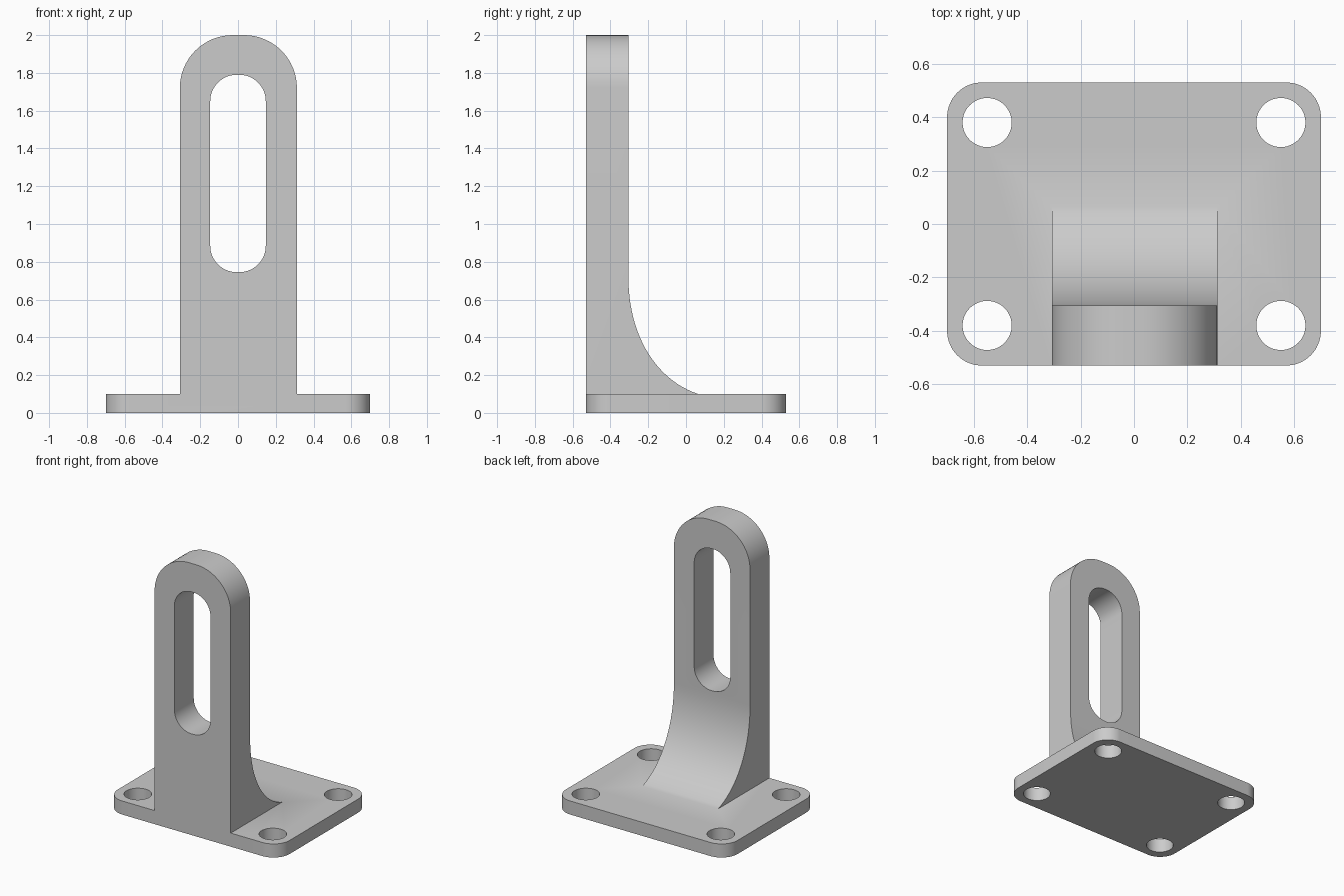
import bpy, bmesh, math
from mathutils import Vector

if "Cube" in bpy.data.objects:
    bpy.data.objects.remove(bpy.data.objects["Cube"])

grey = bpy.data.materials.new("plain grey")
grey.diffuse_color = (0.6, 0.6, 0.6, 1)
grey.use_nodes = True
grey.node_tree.nodes["Principled BSDF"].inputs["Base Color"].default_value = grey.diffuse_color


def rounded(x0, x1, y0, y1, radii, n=16):
    """Rectangle outline; radii ordered lower right, upper right, upper left, lower left."""
    corners = [(x1, y0, -1, 1), (x1, y1, -1, -1), (x0, y1, 1, -1), (x0, y0, 1, 1)]
    pts = []
    for k, ((x, y, sx, sy), r) in enumerate(zip(corners, radii)):
        if r == 0:
            pts.append((x, y))
            continue
        for i in range(n + 1):
            a = (k - 1 + i / n) * math.pi / 2
            pts.append((x + sx * r + r * math.cos(a), y + sy * r + r * math.sin(a)))
    return pts


def prism(name, pts, axis, lo, hi):
    """Extrude a 2D outline along x, y or z."""
    place = {"x": lambda p, d: (d, p[0], p[1]),
             "y": lambda p, d: (p[0], d, p[1]),
             "z": lambda p, d: (p[0], p[1], d)}[axis]
    bm = bmesh.new()
    face = bm.faces.new([bm.verts.new(place(p, lo)) for p in pts])
    out = bmesh.ops.extrude_face_region(bm, geom=[face])["geom"]
    bmesh.ops.translate(bm, vec=Vector(place((0, 0), hi - lo)),
                        verts=[g for g in out if isinstance(g, bmesh.types.BMVert)])
    bmesh.ops.recalc_face_normals(bm, faces=bm.faces)
    mesh = bpy.data.meshes.new(name)
    bm.to_mesh(mesh)
    bm.free()
    mesh.materials.append(grey)
    ob = bpy.data.objects.new(name, mesh)
    bpy.context.collection.objects.link(ob)
    return ob


def combine(ob, other, operation):
    """Apply a boolean and discard the helper."""
    mod = ob.modifiers.new("bool", "BOOLEAN")
    mod.operation, mod.object, mod.solver = operation, other, "EXACT"
    bpy.context.view_layer.objects.active = ob
    bpy.ops.object.modifier_apply(modifier=mod.name)
    bpy.data.objects.remove(other)


# Base plate with four bolt holes
bracket = prism("slotted_bracket", rounded(-0.70, 0.70, -0.53, 0.53, [0.13] * 4), "z", 0, 0.1)
for x in (-0.55, 0.55):
    for y in (-0.38, 0.38):
        hole = [(x + 0.092 * math.cos(i * math.pi / 24), y + 0.092 * math.sin(i * math.pi / 24))
                for i in range(48)]
        combine(bracket, prism("bolt_hole", hole, "z", -0.1, 0.2), "DIFFERENCE")

# Upright side profile with the curved brace behind it
ctrl = [Vector(p) for p in ((0.065, 0.1), (-0.15, 0.17), (-0.305, 0.40), (-0.305, 0.72))]
curve = []
for i in range(25):
    t = i / 24
    w = ((1 - t) ** 3, 3 * t * (1 - t) ** 2, 3 * t * t * (1 - t), t ** 3)
    curve.append(tuple(sum((c * k for c, k in zip(ctrl, w)), Vector((0, 0)))))
side = [(-0.53, 0.05), (0.065, 0.05)] + curve + [(-0.305, 2.2), (-0.53, 2.2)]
upright = prism("upright", side, "x", -0.5, 0.5)

# Rounded top and long slot
outline = rounded(-0.308, 0.312, -0.2, 2.0, [0, 0.28, 0.28, 0])
combine(upright, prism("upright_outline", outline, "y", -1, 1), "INTERSECT")
slot = rounded(-0.147, 0.147, 0.745, 1.79, [0.14] * 4)
combine(upright, prism("slot", slot, "y", -1, 1), "DIFFERENCE")

# Join into one solid
combine(bracket, upright, "UNION")
bpy.ops.object.select_all(action="DESELECT")
bracket.select_set(True)
bpy.context.view_layer.objects.active = bracket
bpy.ops.object.shade_smooth_by_angle(angle=math.radians(25))
